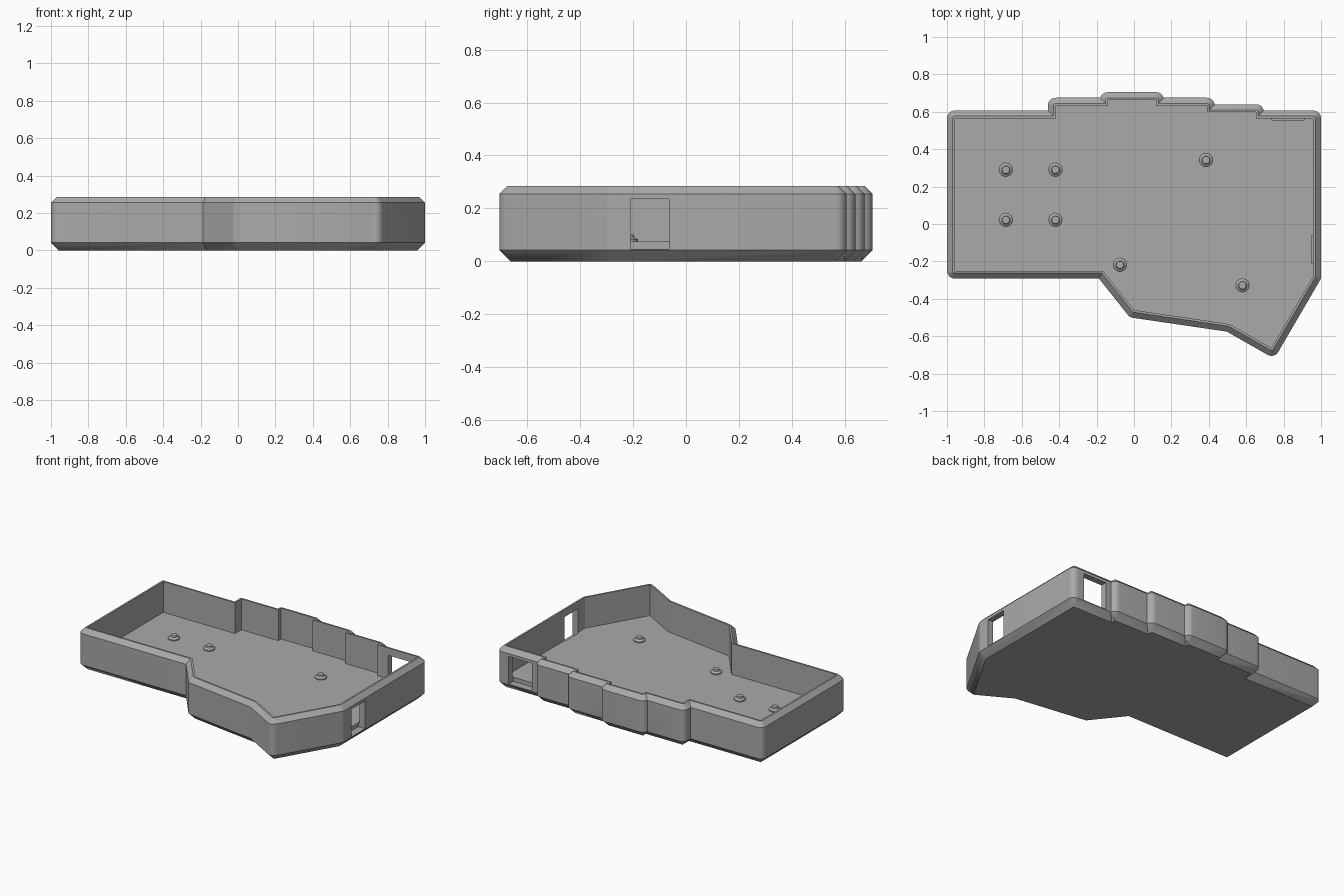
import bpy, bmesh, math
from mathutils import Vector

cube = bpy.data.objects.get("Cube")
if cube:
    bpy.data.objects.remove(cube)

WALL, FLOOR, HEIGHT, ARC = 0.042, 0.075, 0.285, 8

grey = bpy.data.materials.new("plain grey")
grey.use_nodes = True
COLOUR = (0.40, 0.40, 0.40, 1)
grey.diffuse_color = COLOUR
grey.node_tree.nodes["Principled BSDF"].inputs["Base Color"].default_value = COLOUR

# Inner wall outline, counter-clockwise, with the stepped back edge
OUTLINE = [Vector(p) for p in (
    (-0.958, -0.25), (-0.167, -0.25), (0.0, -0.46), (0.51, -0.535), (0.735, -0.663), (0.958, -0.28),
    (0.958, 0.565), (0.653, 0.565), (0.653, 0.598), (0.39, 0.598), (0.39, 0.633), (0.118, 0.633),
    (0.118, 0.663), (-0.14, 0.663), (-0.14, 0.633), (-0.418, 0.633), (-0.418, 0.565), (-0.958, 0.565))]
N = len(OUTLINE)


def normal(i):
    """Outward normal of the edge that starts at corner i."""
    d = (OUTLINE[(i + 1) % N] - OUTLINE[i % N]).normalized()
    return Vector((d.y, -d.x))


def is_convex(i):
    a, b = normal(i - 1), normal(i)
    return a.x * b.y - a.y * b.x > 0


def offset(dist):
    """Outline grown by dist: rounded outer corners, sharp inner corners."""
    pts = []
    for i, p in enumerate(OUTLINE):
        a, b = normal(i - 1), normal(i)
        if not is_convex(i):
            pts.append(p + (a + b) * dist / (1 + a.dot(b)))
            continue
        turn = a.angle(b)
        start = math.atan2(a.y, a.x)
        for k in range(ARC + 1):
            t = start + turn * k / ARC
            q = p + Vector((math.cos(t), math.sin(t))) * dist
            # keep the arc of a shallow step outside the neighbouring wall
            for j, edge in ((i - 1, i - 2), (i + 1, i + 1)):
                if not is_convex(j % N):
                    n = normal(edge)
                    q += n * max(0, dist - (q - OUTLINE[j % N]).dot(n))
            pts.append(q)
    return pts


def make_object(name, bm):
    bmesh.ops.remove_doubles(bm, verts=bm.verts, dist=1e-4)
    bmesh.ops.recalc_face_normals(bm, faces=bm.faces)
    mesh = bpy.data.meshes.new(name)
    bm.to_mesh(mesh)
    bm.free()
    mesh.materials.append(grey)
    obj = bpy.data.objects.new(name, mesh)
    bpy.context.collection.objects.link(obj)
    return obj


def loft(name, rings):
    """Skin a stack of equal-length rings of 3D points and cap both ends."""
    bm = bmesh.new()
    loops = [[bm.verts.new(p) for p in ring] for ring in rings]
    for lo, hi in zip(loops, loops[1:]):
        for k in range(len(lo)):
            m = (k + 1) % len(lo)
            bm.faces.new((lo[k], lo[m], hi[m], hi[k]))
    bm.faces.new(loops[0][::-1])
    bm.faces.new(loops[-1])
    return make_object(name, bm)


def select_only(obj):
    bpy.ops.object.select_all(action='DESELECT')
    obj.select_set(True)
    bpy.context.view_layer.objects.active = obj


# Tray: chamfered foot, upright wall, chamfered rim, inner wall and floor
profile = [(0, 0), (WALL, 0.042), (WALL, 0.255), (0.012, HEIGHT), (0, HEIGHT), (0, FLOOR)]
tray = loft("case_tray", [[(p.x, p.y, z) for p in offset(d)] for d, z in profile])

# Socket openings in the right-hand end wall and the back wall
openings = {"side_opening_cutter": ((0.95, -0.21, 0.047), (1.1, -0.062, 0.235)),
            "back_opening_cutter": ((0.735, 0.557, 0.047), (0.91, 0.7, 0.235))}
for name, (lo, hi) in openings.items():
    corners = [(lo[0], lo[1]), (hi[0], lo[1]), (hi[0], hi[1]), (lo[0], hi[1])]
    cutter = loft(name, [[(x, y, z) for x, y in corners] for z in (lo[2], hi[2])])
    cutter.hide_render = True
    mod = tray.modifiers.new(name, 'BOOLEAN')
    mod.operation, mod.solver, mod.object = 'DIFFERENCE', 'EXACT', cutter
    select_only(tray)
    bpy.ops.object.modifier_apply(modifier=mod.name)
    bpy.data.objects.remove(cutter)
select_only(tray)
bpy.ops.object.shade_smooth_by_angle(angle=math.radians(30))

# Tapered standoffs on the floor
STANDOFFS = [(-0.685, 0.29), (-0.42, 0.29), (-0.685, 0.022), (-0.42, 0.022),
             (0.385, 0.342), (-0.075, -0.218), (0.58, -0.328)]
for i, (cx, cy) in enumerate(STANDOFFS, 1):
    rings = [[(cx + r * math.cos(k * math.tau / 24), cy + r * math.sin(k * math.tau / 24), z) for k in range(24)]
             for r, z in ((0.036, FLOOR - 0.005), (0.036, 0.082), (0.022, 0.092), (0.020, 0.102))]
    post = loft(f"standoff_{i}", rings)
    select_only(post)
    bpy.ops.object.shade_smooth_by_angle(angle=math.radians(30))
